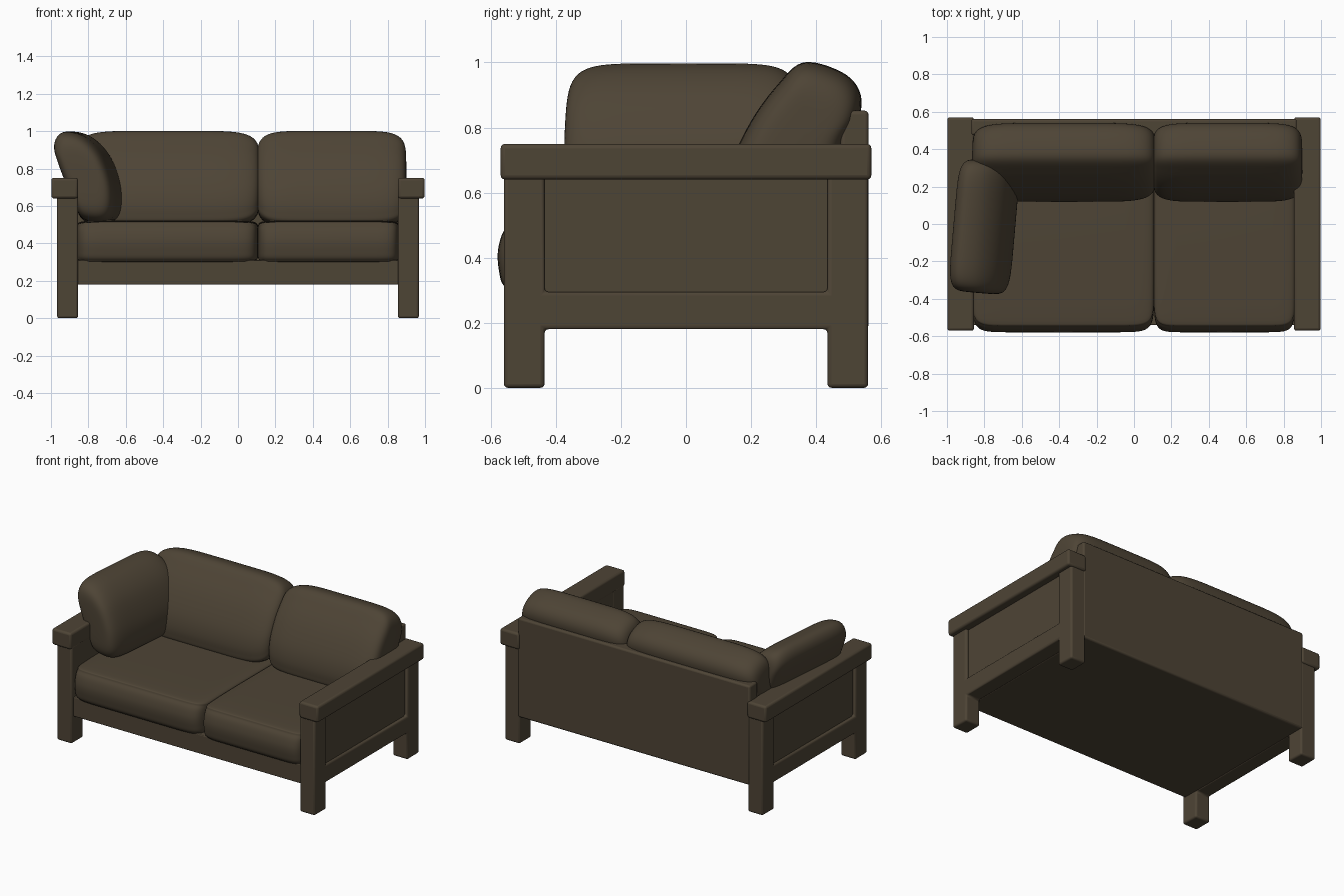
import bpy, bmesh, math
from mathutils import Vector, Matrix

if "Cube" in bpy.data.objects:
    bpy.data.objects.remove(bpy.data.objects["Cube"])

brown = bpy.data.materials.new("dark brown")
brown.diffuse_color = (0.076, 0.058, 0.036, 1)
brown.use_nodes = True
brown.node_tree.nodes["Principled BSDF"].inputs["Base Color"].default_value = brown.diffuse_color


def finish(name, bm, bevel=0.0, angle=40):
    bmesh.ops.recalc_face_normals(bm, faces=bm.faces)
    me = bpy.data.meshes.new(name)
    bm.to_mesh(me)
    bm.free()
    ob = bpy.data.objects.new(name, me)
    bpy.context.collection.objects.link(ob)
    me.materials.append(brown)
    if bevel:
        m = ob.modifiers.new("bevel", 'BEVEL')
        m.width, m.segments, m.limit_method = bevel, 3, 'ANGLE'
    bpy.ops.object.select_all(action='DESELECT')
    ob.select_set(True)
    bpy.context.view_layer.objects.active = ob
    bpy.ops.object.shade_smooth_by_angle(angle=math.radians(angle))
    return ob


def box(name, lo, hi, bevel=0.012):
    lo, hi = Vector(lo), Vector(hi)
    bm = bmesh.new()
    bmesh.ops.create_cube(bm, size=1)
    for v in bm.verts:
        v.co = Vector([c * s for c, s in zip(v.co, hi - lo)]) + (lo + hi) / 2
    return finish(name, bm, bevel)


def smooth_loop(pts, n=6):
    """Closed Catmull-Rom curve through the profile points."""
    pts = [Vector(p) for p in pts]
    out = []
    for i in range(len(pts)):
        a, b, c, d = (pts[(i + k - 1) % len(pts)] for k in range(4))
        for j in range(n):
            t = j / n
            out.append(0.5 * (2 * b + (c - a) * t + (2 * a - 5 * b + 4 * c - d) * t * t
                              + (3 * b - a - 3 * c + d) * t ** 3))
    return out


def cushion(name, pts, start, end, power, along='x', twist=0.0, n=32):
    """Puffy loft of a profile whose ends close in a superellipse."""
    loop = smooth_loop(pts)
    us, vs = [p.x for p in loop], [p.y for p in loop]
    mid = Vector(((min(us) + max(us)) / 2, (min(vs) + max(vs)) / 2))
    bm = bmesh.new()
    rings = []
    for i in range(n + 1):
        a = math.pi * (0.004 + 0.992 * i / n) - math.pi / 2
        t = math.copysign(abs(math.sin(a)) ** (2 / power), a)
        s = math.cos(a) ** (2 / power)
        w = (start + end) / 2 + t * (end - start) / 2
        ring = []
        for p in loop:
            q = mid + (p - mid) * s
            co = (w, q.x, q.y) if along == 'x' else (q.x, w, q.y)
            ring.append(bm.verts.new(co))
        rings.append(ring)
    for r, q in zip(rings, rings[1:]):
        for k in range(len(r)):
            m = (k + 1) % len(r)
            bm.faces.new((r[k], r[m], q[m], q[k]))
    bm.faces.new(rings[0])
    bm.faces.new(rings[-1])
    if twist:
        c = Vector((mid.x, (start + end) / 2, 0))
        bmesh.ops.rotate(bm, verts=bm.verts, cent=c, matrix=Matrix.Rotation(twist, 3, 'Z'))
    return finish(name, bm, angle=60)


# Side frames: H-shaped legs and rail, recessed panel, arm on top
side = [(-.56, 0), (-.435, 0), (-.435, .18), (.435, .18), (.435, 0), (.56, 0),
        (.56, .66), (.435, .66), (.435, .295), (-.435, .295), (-.435, .66), (-.56, .66)]
for sx, tag in ((-1, "left"), (1, "right")):
    bm = bmesh.new()
    f = bm.faces.new([bm.verts.new((sx * .855, y, z)) for y, z in side])
    ext = bmesh.ops.extrude_face_region(bm, geom=[f])
    bmesh.ops.translate(bm, vec=(sx * .112, 0, 0),
                        verts=[v for v in ext["geom"] if isinstance(v, bmesh.types.BMVert)])
    finish(tag + "_legs_and_rail", bm, .012)
    xs = sorted((sx * .857, sx * .945))
    box(tag + "_side_panel", (xs[0], -.5, .2), (xs[1], .5, .66), 0)
    xs = sorted((sx * .855, sx * .998))
    box(tag + "_arm", (xs[0], -.57, .64), (xs[1], .57, .75), .014)

# Base and back
box("seat_base", (-.86, -.54, .18), (.86, .55, .31), .005)
box("back_panel", (-.87, .475, .18), (.87, .561, .852), .012)

# Seat cushions
seat = [(-.555, .31), (-.575, .36), (-.577, .43), (-.55, .495), (-.48, .517), (0, .522),
        (.4, .515), (.46, .48), (.46, .34), (.4, .302), (0, .3), (-.48, .3)]
cushion("left_seat_cushion", seat, -.865, .108, 12)
cushion("right_seat_cushion", seat, .106, .862, 12)

# Back cushions, leaning on the back panel
back = [(.16, .5), (.12, .56), (.135, .68), (.2, .82), (.28, .93), (.36, 1.0),
        (.47, .975), (.53, .92), (.535, .84), (.48, .72), (.47, .55), (.4, .49)]
cushion("left_back_cushion", back, -.865, .118, 6)
cushion("right_back_cushion", back, .1, .9, 6)

# Loose cushion leaning on the left arm
loose = [(-.92, .995), (-.965, .93), (-.94, .82), (-.85, .6), (-.8, .525), (-.69, .515),
         (-.64, .58), (-.645, .72), (-.71, .88), (-.81, .975)]
cushion("loose_cushion", loose, -.37, .34, 6, 'y', math.radians(-5))
